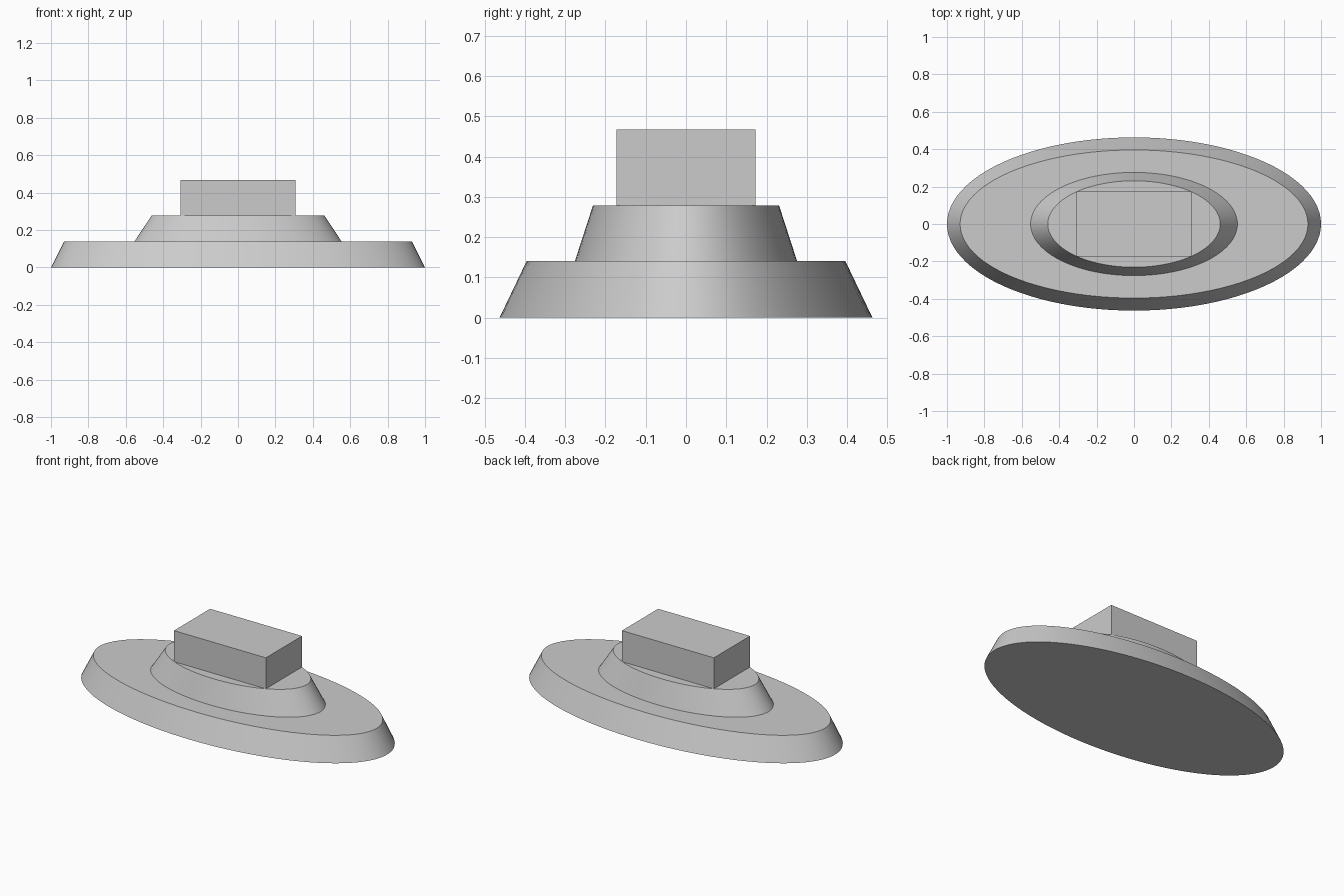
import bpy
import bmesh
from math import cos, sin, tau, radians

SEGMENTS = 96

cube = bpy.data.objects.get("Cube")
if cube:
    bpy.data.objects.remove(cube, do_unlink=True)

grey = bpy.data.materials.new("plain_grey")
grey.use_nodes = True
colour = (0.6, 0.6, 0.6, 1)
grey.diffuse_color = colour
grey.node_tree.nodes["Principled BSDF"].inputs["Base Color"].default_value = colour


def add_object(name, bm, smooth=False):
    bmesh.ops.recalc_face_normals(bm, faces=bm.faces)
    mesh = bpy.data.meshes.new(name)
    bm.to_mesh(mesh)
    bm.free()
    mesh.materials.append(grey)
    obj = bpy.data.objects.new(name, mesh)
    bpy.context.collection.objects.link(obj)
    if smooth:
        bpy.ops.object.select_all(action="DESELECT")
        obj.select_set(True)
        bpy.context.view_layer.objects.active = obj
        bpy.ops.object.shade_smooth_by_angle(angle=radians(30))
    return obj


def tapered_oval(name, bottom, top, z_bottom, z_top):
    """Closed elliptical frustum; bottom and top are (x, y) radii."""
    bm = bmesh.new()
    rings = []
    for (rx, ry), z in ((bottom, z_bottom), (top, z_top)):
        angles = [tau * i / SEGMENTS for i in range(SEGMENTS)]
        rings.append([bm.verts.new((rx * cos(a), ry * sin(a), z)) for a in angles])
    low, high = rings
    for i in range(SEGMENTS):
        j = (i + 1) % SEGMENTS
        bm.faces.new((low[i], low[j], high[j], high[i]))
    bm.faces.new(low)
    bm.faces.new(high)
    return add_object(name, bm, smooth=True)


# Two stepped oval tiers
tapered_oval("lower_tier", (1.0, 0.463), (0.93, 0.396), 0, 0.14)
tapered_oval("upper_tier", (0.553, 0.276), (0.461, 0.231), 0.14, 0.279)

# Rectangular block on top
bm = bmesh.new()
bmesh.ops.create_cube(bm, size=1)
bmesh.ops.scale(bm, vec=(0.616, 0.346, 0.188), verts=bm.verts)
bmesh.ops.translate(bm, vec=(0, 0, 0.373), verts=bm.verts)
add_object("top_block", bm)
